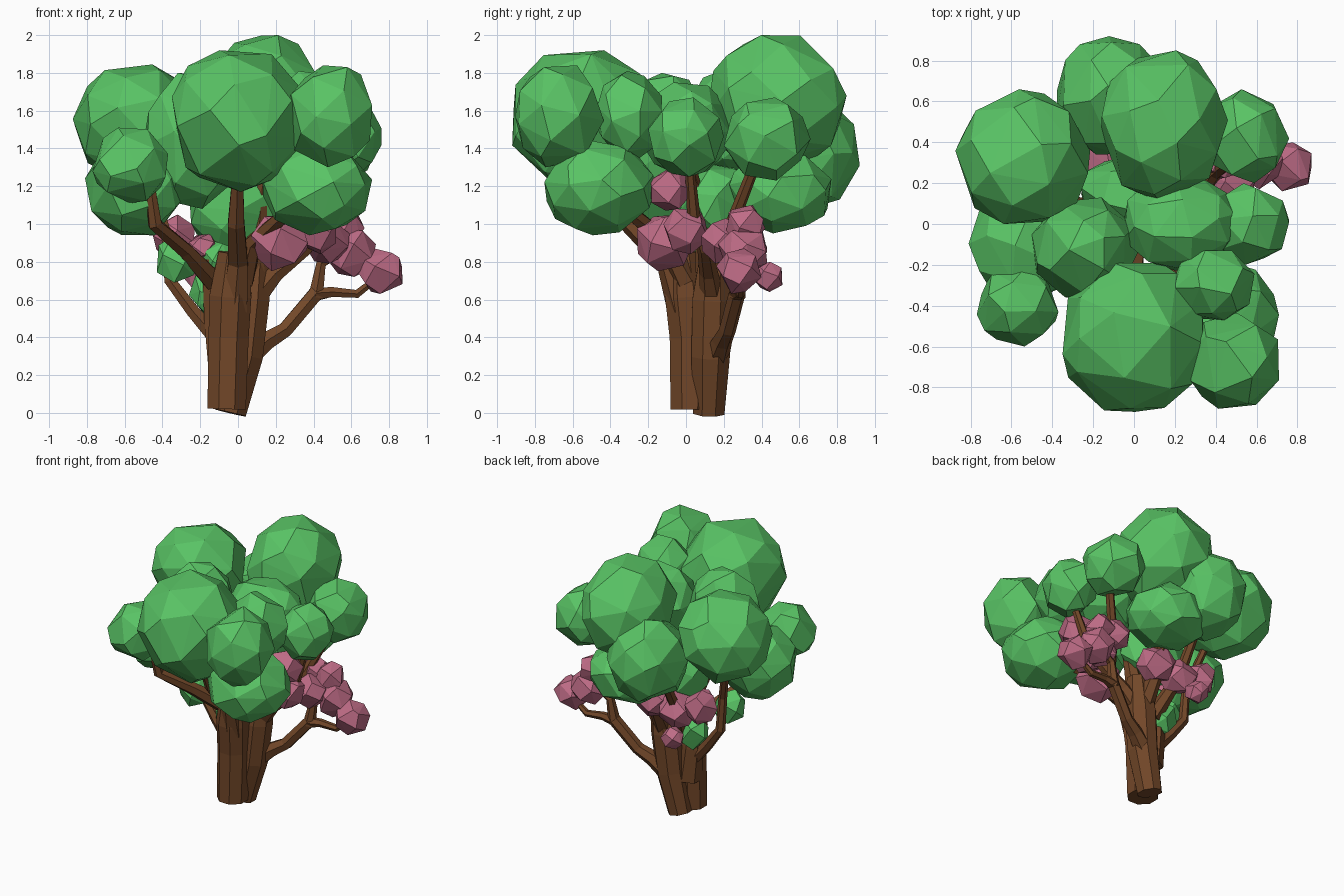
import bpy, bmesh, math, random
from mathutils import Vector

if "Cube" in bpy.data.objects:
    bpy.data.objects.remove(bpy.data.objects["Cube"])

random.seed(7)


def material(name, color):
    m = bpy.data.materials.new(name)
    m.diffuse_color = (*color, 1)
    m.use_nodes = True
    m.node_tree.nodes["Principled BSDF"].inputs["Base Color"].default_value = m.diffuse_color
    return m


GREEN = material("leaf_green", (0.10, 0.55, 0.13))
PINK = material("blossom_pink", (0.52, 0.15, 0.24))
BROWN = material("bark_brown", (0.17, 0.064, 0.022))


def finish(name, bm, mat):
    bmesh.ops.recalc_face_normals(bm, faces=bm.faces[:])
    me = bpy.data.meshes.new(name)
    bm.to_mesh(me)
    bm.free()
    me.materials.append(mat)
    bpy.context.collection.objects.link(bpy.data.objects.new(name, me))


def clump(name, center, radii, mat, n):
    """Faceted convex clump that exactly fills its bounding box."""
    spin = random.uniform(0, 6.28)
    pts = []
    for i in range(n):
        z = 1 - 2 * (i + 0.5) / n
        a = i * 2.39996 + spin
        r = math.sqrt(1 - z * z)
        p = Vector((r * math.cos(a), r * math.sin(a), z))
        p += Vector([random.uniform(-0.17, 0.17) for _ in range(3)])
        pts.append(p.normalized())
    for k in range(3):
        lo, hi = min(p[k] for p in pts), max(p[k] for p in pts)
        for p in pts:
            p[k] = center[k] + radii[k] * (2 * (p[k] - lo) / (hi - lo) - 1)
    bm = bmesh.new()
    for p in pts:
        bm.verts.new(p)
    bmesh.ops.convex_hull(bm, input=bm.verts[:])
    finish(name, bm, mat)


def limb(name, path, sides=6):
    """Tapered faceted tube through (x, y, z, radius) points."""
    bm = bmesh.new()
    pts = [Vector(p[:3]) for p in path]
    rings = []
    for i, p in enumerate(pts):
        d = (pts[min(i + 1, len(pts) - 1)] - pts[max(i - 1, 0)]).normalized()
        u = Vector((0, 1, 0.01)).cross(d).normalized()
        v = d.cross(u)
        rings.append([bm.verts.new(p + path[i][3] * (u * math.cos(a) + v * math.sin(a)))
                      for a in [2 * math.pi * (j + 0.5) / sides for j in range(sides)]])
    for a, b in zip(rings, rings[1:]):
        for j in range(sides):
            k = (j + 1) % sides
            bm.faces.new((a[j], a[k], b[k], b[j]))
    bm.faces.new(rings[0][::-1])
    bm.faces.new(rings[-1])
    finish(name, bm, BROWN)


# Trunk: two fused stems
limb("trunk_front", [(-.06, .02, .02, .11), (-.05, .02, .4, .115), (-.04, .0, .62, .12), (-.02, -.02, .85, .09)], 8)
limb("trunk_back", [(-.04, .12, .0, .09), (.03, .13, .3, .11), (.06, .14, .6, .115), (.09, .15, .85, .08)], 8)
limb("trunk_left", [(-.08, .08, .25, .09), (-.11, .08, .5, .08), (-.13, .04, .82, .07)])

# Limbs that hold up the canopy
limb("front_limb", [(-.02, -.02, .55, .08), (0, -.1, .8, .06), (-.01, -.3, 1.0, .05), (0, -.45, 1.3, .03)])
limb("front_right_limb", [(.02, 0, .7, .07), (.08, -.1, .9, .05), (.25, -.28, 1.05, .04), (.38, -.42, 1.15, .03)])
limb("centre_limb", [(.08, .12, .75, .07), (.11, .1, .95, .05), (.13, .05, 1.2, .03), (.2, 0, 1.4, .03)])
limb("front_left_limb", [(-.13, .03, .7, .06), (-.28, -.15, .86, .045), (-.44, -.32, 1.0, .04), (-.47, -.37, 1.25, .025)])
limb("left_limb", [(-.1, .08, .38, .05), (-.24, .09, .54, .04), (-.36, .1, .7, .035), (-.38, .1, .95, .03), (-.48, .2, 1.3, .025)])
limb("right_limb", [(.08, .14, .6, .07), (.2, .12, .74, .05), (.36, .1, .87, .04), (.46, .04, 1.05, .035), (.55, .02, 1.3, .025)])
limb("back_right_limb", [(.3, .1, .82, .04), (.4, .25, 1.02, .035), (.52, .36, 1.3, .03)])
limb("back_limb", [(.06, .16, .6, .07), (.05, .3, .85, .05), (.1, .42, 1.1, .04)])
limb("back_left_limb", [(-.05, .14, .6, .06), (-.14, .32, .88, .04), (-.15, .5, 1.2, .03)])

# Low side branch with the blossoms
limb("side_branch", [(.05, .16, .3, .07), (.15, .19, .38, .055), (.25, .22, .44, .045), (.41, .27, .63, .045), (.5, .28, .64, .03), (.63, .29, .63, .025), (.72, .29, .7, .02)])
limb("side_branch_fork", [(.41, .27, .61, .045), (.44, .28, .79, .03), (.55, .29, .86, .02)])

# Canopy: centre, radii
canopy = {
    "front": ((0, -.555, 1.545), (.35, .365, .375)),
    "front_right": ((.48, -.67, 1.57), (.23, .235, .27)),
    "low_front_right": ((.42, -.46, 1.19), (.29, .29, .25)),
    "front_left": ((-.57, -.4, 1.31), (.2, .2, .2)),
    "left": ((-.545, .33, 1.53), (.33, .33, .315)),
    "low_left": ((-.54, -.1, 1.2), (.27, .27, .26)),
    "back_top": ((.15, .48, 1.64), (.31, .37, .36)),
    "back": ((-.12, .63, 1.38), (.26, .29, .31)),
    "low_back": ((.13, .5, 1.17), (.28, .27, .22)),
    "back_right": ((.55, .43, 1.45), (.21, .23, .22)),
    "right": ((.57, 0, 1.46), (.19, .2, .21)),
    "right_front": ((.38, -.3, 1.58), (.21, .17, .23)),
    "centre_left": ((-.24, -.12, 1.44), (.26, .25, .36)),
    "centre_right": ((.23, 0, 1.5), (.28, .23, .25)),
    "inner": ((-.02, .15, 1.1), (.24, .18, .23)),
}
for key, (c, r) in canopy.items():
    clump("leaves_" + key, c, r, GREEN, 32 if r[0] > .25 else 24)

# Small green sprigs: x, y, z, radius
for i, (x, y, z, r) in enumerate([(-.32, -.06, .81, .11), (-.15, .12, .63, .11), (-.1, .05, .8, .1)]):
    clump(f"sprig_{i}", (x, y, z), (r, r * .9, r * 1.1), GREEN, 14)

# Pink blossoms: x, y, z, radius
blossoms = [
    (.75, .28, .75, .12), (.6, .3, .85, .13), (.47, .2, .91, .12), (.57, .31, 1.0, .1),
    (.22, -.11, .9, .15), (.4, 0, .96, .12), (.45, -.07, 1.19, .12), (.42, .32, 1.0, .1),
    (.05, .3, .9, .13), (-.14, .3, .88, .13), (-.34, .3, .94, .11), (-.2, .43, .72, .08),
    (-.18, .08, .87, .08),
]
for i, (x, y, z, r) in enumerate(blossoms):
    clump(f"blossom_{i}", (x, y, z), (r, r, r), PINK, 15)
